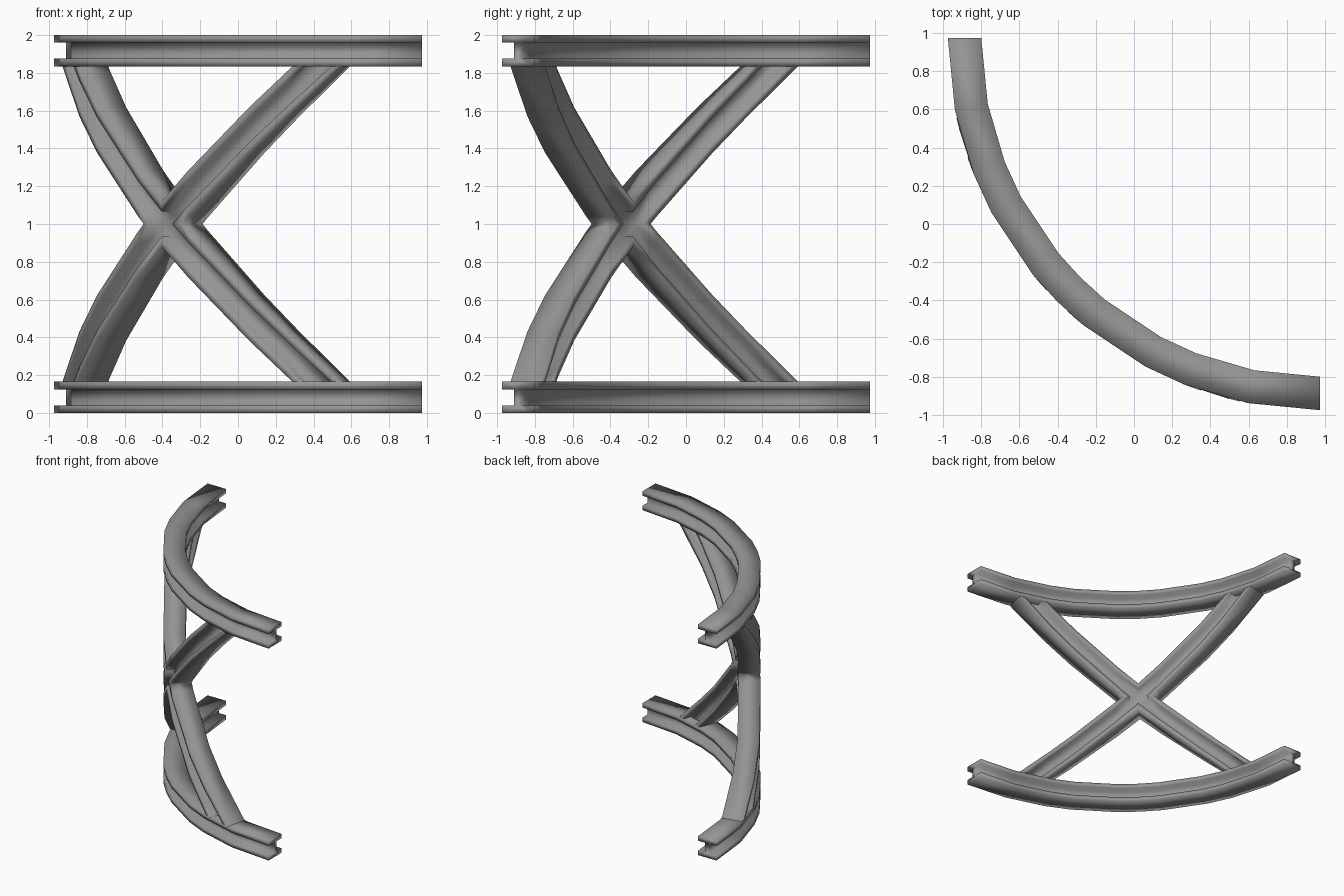
import bpy, bmesh, math
from mathutils import Vector, Matrix

if "Cube" in bpy.data.objects:
    bpy.data.objects.remove(bpy.data.objects["Cube"])

C = 0.975            # plan centre of the quarter arc
R = 1.8625           # centre-line radius
MID = R * math.radians(45)
CUTS = [11.2, 21.5, 28, 39.5, 45, 50.5, 62, 68.5, 78.8]

steel = bpy.data.materials.new("dark_steel")
steel.diffuse_color = (0.3, 0.3, 0.3, 1)
steel.use_nodes = True
steel.node_tree.nodes["Principled BSDF"].inputs["Base Color"].default_value = steel.diffuse_color


def arc(deg):
    return R * math.radians(deg)


def i_profile(width, depth, flange, web):
    """Closed I-section as (radial offset, depth offset) points."""
    w, h, t = width / 2, depth / 2, web / 2
    f = h - flange
    half = [(w, -h), (w, -f), (t, -f), (t, f), (w, f), (w, h)]
    return half + [(-u, v) for u, v in reversed(half)]


def straight_beam(profile, a, b, caps):
    """Sweep the section from a to b in the unrolled (arc, radial, height) space."""
    bm = bmesh.new()
    d = (b - a).normalized()
    up = Vector((-d.z, 0, d.x))
    rings = [[bm.verts.new(p + Vector((0, u, 0)) + up * v) for u, v in profile]
             for p in (a, b)]
    n = len(profile)
    for i in range(n):
        j = (i + 1) % n
        bm.faces.new((rings[0][i], rings[0][j], rings[1][j], rings[1][i]))
    if caps:
        for ring in rings:
            bm.faces.new(ring)
    return bm


def slice_bm(bm, co, no, clear=False):
    bmesh.ops.bisect_plane(bm, geom=bm.verts[:] + bm.edges[:] + bm.faces[:],
                           plane_co=co, plane_no=no, dist=1e-5, clear_outer=clear)


def roll_up(bm, name):
    """Facet the unrolled beam and wrap it around the arc."""
    for deg in CUTS:
        slice_bm(bm, (arc(deg), 0, 0), (1, 0, 0))
    bmesh.ops.remove_doubles(bm, verts=bm.verts[:], dist=1e-4)
    for v in bm.verts:
        a, r = v.co.x / R, R + v.co.y
        v.co = (C - r * math.cos(a), C - r * math.sin(a), v.co.z)
    bmesh.ops.recalc_face_normals(bm, faces=bm.faces[:])
    for f in bm.faces:          # soft shading over every edge
        f.smooth = True
    me = bpy.data.meshes.new(name)
    bm.to_mesh(me)
    bm.free()
    me.materials.append(steel)
    ob = bpy.data.objects.new(name, me)
    bpy.context.collection.objects.link(ob)
    return ob


# Curved rails, bottom and top
rail = i_profile(0.175, 0.165, 0.04, 0.045)
for name, z in (("bottom_rail", 0.0825), ("top_rail", 1.9175)):
    roll_up(straight_beam(rail, Vector((0, 0, z)), Vector((arc(90), 0, z)), True), name)

# Cross brace: one arm trimmed at the rail and both centre planes, then mirrored
foot, hub = Vector((arc(16.5), 0, 0.165)), Vector((MID, 0, 1))
run = hub - foot
arm = straight_beam(i_profile(0.175, 0.178, 0.04, 0.045),
                    foot - run * 0.3, hub + run * 0.3, False)
slice_bm(arm, (0, 0, 0.165), (0, 0, -1), True)
slice_bm(arm, (0, 0, 1), (0, 0, 1), True)
slice_bm(arm, (MID, 0, 0), (1, 0, 0), True)
for axis in ((-1, 1, 1), (1, 1, -1)):
    dup = bmesh.ops.duplicate(arm, geom=arm.verts[:] + arm.edges[:] + arm.faces[:])
    bmesh.ops.scale(arm, vec=axis, space=Matrix.Translation(-hub),
                    verts=[g for g in dup["geom"] if isinstance(g, bmesh.types.BMVert)])
roll_up(arm, "cross_brace")
